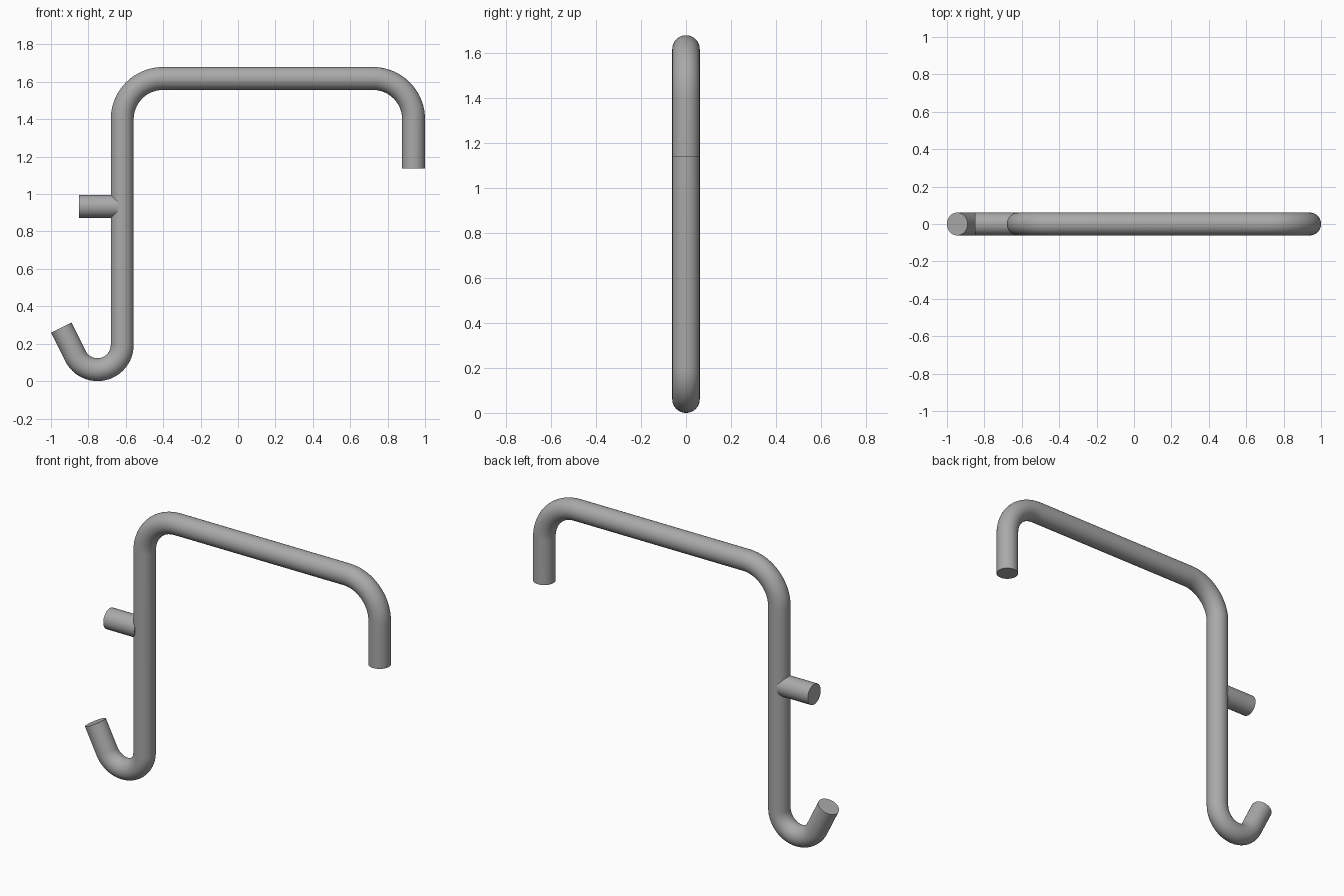
import bpy, bmesh, math
from mathutils import Vector

if "Cube" in bpy.data.objects:
    bpy.data.objects.remove(bpy.data.objects["Cube"])

ROD = 0.0612      # rod radius
SIDES = 48

steel = bpy.data.materials.new("grey steel")
steel.diffuse_color = (0.4, 0.4, 0.4, 1)
steel.use_nodes = True
steel.node_tree.nodes["Principled BSDF"].inputs["Base Color"].default_value = steel.diffuse_color


def arc(cx, cz, radius, start, end, steps):
    """Points of a bend in the x-z plane, angles in degrees."""
    angles = [math.radians(start + (end - start) * i / steps) for i in range(steps + 1)]
    return [Vector((cx + radius * math.cos(a), 0, cz + radius * math.sin(a))) for a in angles]


def rod(name, path):
    """Sweep a circle along a path in the x-z plane and cap both ends."""
    bm = bmesh.new()
    rings = []
    for i, p in enumerate(path):
        a = (p - path[i - 1]).normalized() if i else None
        b = (path[i + 1] - p).normalized() if i < len(path) - 1 else None
        tangent = ((a or b) + (b or a)).normalized()
        side = Vector((-tangent.z, 0, tangent.x))
        ring = []
        for k in range(SIDES):
            t = 2 * math.pi * k / SIDES
            ring.append(bm.verts.new(p + ROD * (math.cos(t) * side + math.sin(t) * Vector((0, 1, 0)))))
        rings.append(ring)
    for r, s in zip(rings, rings[1:]):
        for k in range(SIDES):
            n = (k + 1) % SIDES
            bm.faces.new((r[k], r[n], s[n], s[k]))
    bm.faces.new(rings[0])
    bm.faces.new(rings[-1])
    bmesh.ops.recalc_face_normals(bm, faces=bm.faces)
    mesh = bpy.data.meshes.new(name)
    bm.to_mesh(mesh)
    bm.free()
    mesh.materials.append(steel)
    obj = bpy.data.objects.new(name, mesh)
    bpy.context.collection.objects.link(obj)
    bpy.ops.object.select_all(action='DESELECT')
    obj.select_set(True)
    bpy.context.view_layer.objects.active = obj
    bpy.ops.object.shade_smooth_by_angle(angle=math.radians(35))


# Bent rod: hook tip, hook bend, post, top bar, short drop
POST_X, DROP_X, BEND, HOOK = -0.619, 0.939, 0.218, 0.132
TOP_Z = 1.618
lean = math.radians(26.5)
hook = arc(POST_X - HOOK, ROD + HOOK, HOOK, 180 + 26.5, 360, 24)
tip = hook[0] + 0.17 * Vector((-math.sin(lean), 0, math.cos(lean)))
path = [tip] + hook
path += arc(POST_X + BEND, TOP_Z - BEND, BEND, 180, 90, 18)
path += arc(DROP_X - BEND, TOP_Z - BEND, BEND, 90, 0, 18)
path.append(Vector((DROP_X, 0, 1.138)))
rod("bent_rod", path)

# Short peg on the side of the post
rod("side_peg", [Vector((-0.85, 0, 0.934)), Vector((-0.645, 0, 0.934))])
